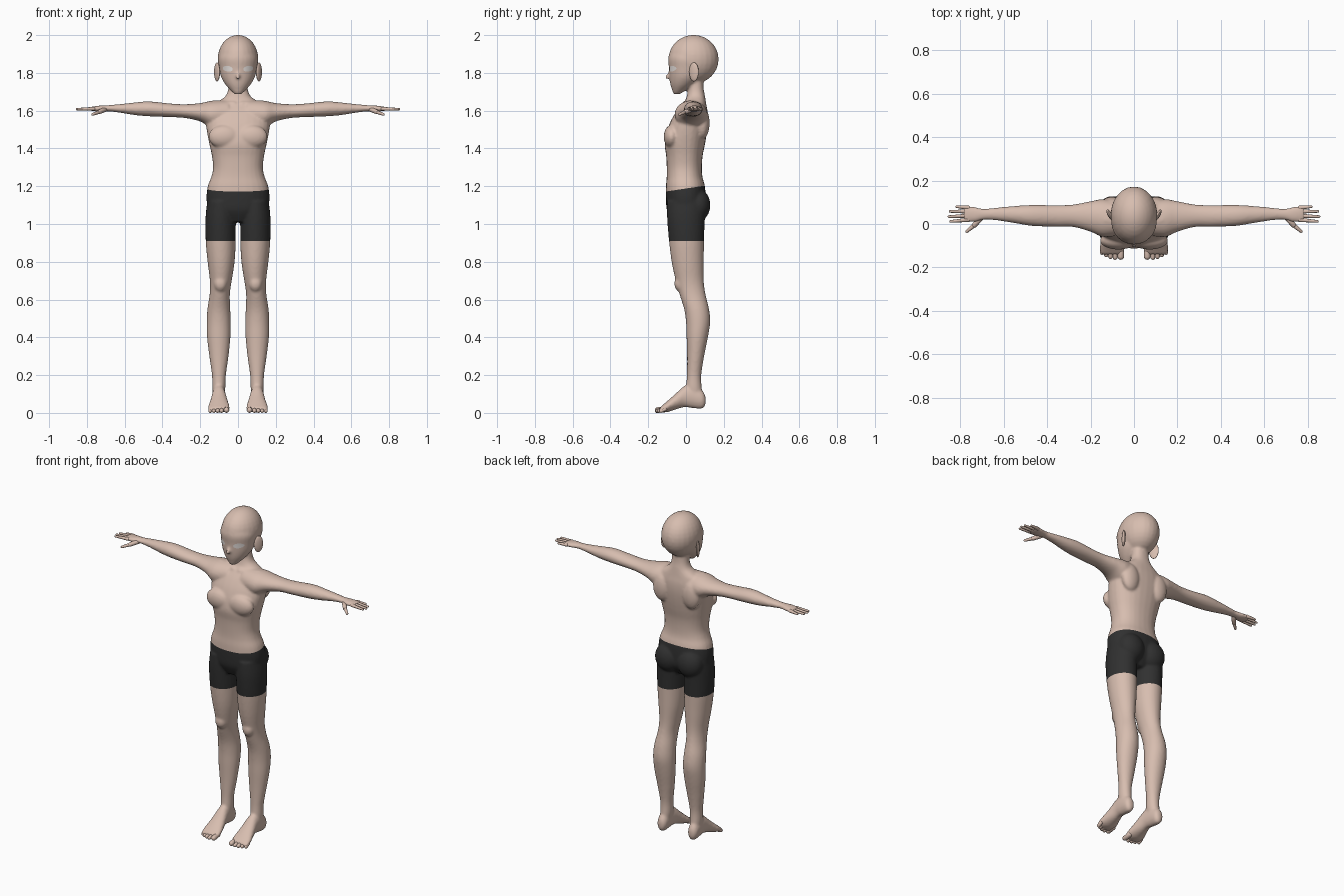
import bpy, bmesh, math
from mathutils import Vector, Matrix
from mathutils.bvhtree import BVHTree

if "Cube" in bpy.data.objects:
    bpy.data.objects.remove(bpy.data.objects["Cube"])


def material(name, color):
    mat = bpy.data.materials.new(name)
    mat.use_nodes = True
    mat.diffuse_color = (*color, 1)
    mat.node_tree.nodes["Principled BSDF"].inputs["Base Color"].default_value = (*color, 1)
    return mat


skin = material("skin", (0.68, 0.51, 0.43))
black = material("shorts_black", (0.03, 0.03, 0.03))
pale = material("eye_white", (0.93, 0.87, 0.84))


def finish(name, bm, *mats, fix_normals=True):
    if fix_normals:
        bmesh.ops.recalc_face_normals(bm, faces=bm.faces)
    for face in bm.faces:
        face.smooth = True
    mesh = bpy.data.meshes.new(name)
    bm.to_mesh(mesh)
    obj = bpy.data.objects.new(name, mesh)
    bpy.context.collection.objects.link(obj)
    for mat in mats:
        mesh.materials.append(mat)
    return obj


def smooth_rows(rows, steps=4):
    """Catmull-Rom curve through the section rows."""
    rows = [Vector(r) for r in rows]
    out = []
    for i in range(len(rows) - 1):
        a, b, c, d = (rows[max(0, min(len(rows) - 1, i + k))] for k in (-1, 0, 1, 2))
        for s in range(steps):
            t = s / steps
            out.append(b + t / 2 * ((c - a) + t * ((2 * a - 5 * b + 4 * c - d) + t * (3 * (b - c) + d - a))))
    return out + [rows[-1]]


def loft(bm, axis, rows, side=1, power=2.0, count=28):
    """Closed skin over sections given as (position, u min, u max, v min, v max)."""
    rings = []
    for pos, u0, u1, v0, v1 in smooth_rows(rows):
        ring = []
        for k in range(count):
            ang = math.tau * k / count
            c, s = math.cos(ang), math.sin(ang)
            u = (u0 + u1) / 2 + (u1 - u0) / 2 * math.copysign(abs(c) ** (2 / power), c)
            v = (v0 + v1) / 2 + (v1 - v0) / 2 * math.copysign(abs(s) ** (2 / power), s)
            x, y, z = {"x": (pos, u, v), "y": (u, pos, v), "z": (u, v, pos)}[axis]
            ring.append(bm.verts.new((side * x, y, z)))
        rings.append(ring)
    for a, b in zip(rings, rings[1:]):
        for k in range(count):
            j = (k + 1) % count
            bm.faces.new((a[k], a[j], b[j], b[k]))
    bm.faces.new(rings[0])
    bm.faces.new(rings[-1])


def ball(bm, center, radii, turn=0):
    mat = Matrix.Translation(center) @ Matrix.Rotation(turn, 4, "Z") @ Matrix.Diagonal((*radii, 1))
    bmesh.ops.create_uvsphere(bm, u_segments=24, v_segments=16, radius=1, matrix=mat)


def capsule(bm, a, b, ra, rb, side=1):
    """Round-ended tapered rod from a to b."""
    flip = Vector((side, 1, 1))
    a, b = Vector(a) * flip, Vector(b) * flip
    quat = (b - a).to_track_quat("Z", "Y")
    made = bmesh.ops.create_uvsphere(bm, u_segments=12, v_segments=10, radius=1)
    for v in made["verts"]:
        tip = v.co.z > -0.01
        v.co = (b if tip else a) + quat @ (v.co * (rb if tip else ra))


body = bmesh.new()

# Torso and neck: height, half width, front, back
torso = [(1.01, .07, -.07, .06), (1.07, .15, -.1, .1), (1.13, .167, -.106, .105),
         (1.2, .16, -.106, .1), (1.25, .141, -.102, .087), (1.3, .132, -.102, .084),
         (1.36, .138, -.105, .088), (1.42, .151, -.113, .1), (1.48, .163, -.104, .11),
         (1.54, .17, -.083, .116), (1.59, .16, -.055, .115), (1.63, .135, -.025, .108),
         (1.655, .095, -.004, .104), (1.68, .064, .005, .1), (1.72, .051, .012, .093),
         (1.79, .049, .015, .09)]
loft(body, "z", [(z, -w, w, f, b) for z, w, f, b in torso], power=2.3)

# Head: skull, face and nose
ball(body, (0, .04, 1.872), (.108, .133, .129))
face = [(1.687, .018, -.066, -.035), (1.71, .042, -.074, .005), (1.74, .068, -.083, .05),
        (1.78, .09, -.088, .09), (1.83, .1, -.091, .11), (1.88, .104, -.094, .12),
        (1.93, .08, -.075, .1)]
loft(body, "z", [(z, -w, w, f, b) for z, w, f, b in face])
capsule(body, (0, -.085, 1.805), (0, -.102, 1.776), .006, .01)

leg = [(1.12, .012, .163, -.1, .11), (1.03, .012, .172, -.1, .1), (.91, .012, .171, -.09, .096),
       (.8, .018, .161, -.076, .094), (.7, .033, .149, -.055, .094), (.63, .043, .15, -.035, .103),
       (.55, .041, .162, -.01, .122), (.48, .038, .166, 0, .128), (.4, .04, .164, .003, .116),
       (.3, .05, .152, .006, .096), (.2, .064, .138, .005, .081), (.13, .067, .136, 0, .084),
       (.08, .075, .13, .01, .09)]
foot = [(.104, .09, .118, .045, .085), (.085, .075, .134, .022, .12), (.03, .069, .137, .026, .15),
        (-.01, .064, .138, .03, .142), (-.06, .053, .148, .016, .097), (-.1, .044, .158, .004, .062),
        (-.13, .044, .158, .003, .036), (-.14, .05, .15, .006, .028)]
arm = [(.05, -.05, .1, 1.51, 1.655), (.14, -.06, .114, 1.51, 1.652), (.2, -.036, .105, 1.543, 1.64),
       (.28, -.014, .09, 1.561, 1.634), (.36, -.013, .087, 1.566, 1.638), (.47, -.009, .088, 1.57, 1.649),
       (.55, .004, .083, 1.577, 1.643), (.63, .016, .076, 1.59, 1.634), (.69, .02, .07, 1.596, 1.629),
       (.73, .009, .078, 1.595, 1.627), (.77, .008, .085, 1.598, 1.622), (.785, .014, .08, 1.602, 1.618)]

for side in (1, -1):
    loft(body, "z", leg, side)
    loft(body, "y", foot, side)
    loft(body, "x", arm, side)
    ball(body, (side * .075, .065, 1.1), (.08, .064, .085))      # buttock
    ball(body, (side * .072, -.076, 1.462), (.085, .042, .062))  # chest muscle
    ball(body, (side * .1, .088, 1.535), (.058, .037, .085))     # shoulder blade
    ball(body, (side * .093, -.028, .685), (.036, .034, .045))   # kneecap
    capsule(body, (.02, -.014, 1.638), (.13, .02, 1.643), .01, .012, side)  # collarbone

# Fuse the body into one smooth skin
body_obj = finish("body", body, skin, black)
remesh = body_obj.modifiers.new("fuse", "REMESH")
remesh.mode = "VOXEL"
remesh.voxel_size = 0.007
relax = body_obj.modifiers.new("relax", "SMOOTH")
relax.factor = 0.5
relax.iterations = 6
evaluated = body_obj.evaluated_get(bpy.context.evaluated_depsgraph_get())
body.clear()
body.from_mesh(evaluated.to_mesh())
evaluated.to_mesh_clear()
body_obj.modifiers.clear()

# Shorts: cut clean waist and hem lines, then colour between them
HEM, WAIST, TILT = .91, 1.188, .15
for height, tilt in ((HEM, 0), (WAIST, TILT)):
    geom = body.verts[:] + body.edges[:] + body.faces[:]
    bmesh.ops.bisect_plane(body, geom=geom, plane_co=(0, 0, height), plane_no=(0, -tilt, 1))
for f in body.faces:
    c = f.calc_center_median()
    f.material_index = int(HEM < c.z < WAIST + TILT * c.y)
    f.smooth = True
body.to_mesh(body_obj.data)

# Eyes: thin almond plates laid on the face
tree = BVHTree.FromBMesh(body)
for side, label in ((1, "left"), (-1, "right")):
    eye = bmesh.new()
    bmesh.ops.create_grid(eye, x_segments=10, y_segments=8, size=1)
    for v in eye.verts:
        u = v.co.x * math.sqrt(1 - v.co.y ** 2 / 2)
        w = v.co.y * math.sqrt(1 - v.co.x ** 2 / 2)
        x, z = side * .054 + .026 * u, 1.822 + .015 * w + .003 * u * side
        hit = tree.ray_cast(Vector((x, -1, z)), Vector((0, 1, 0)))[0]
        v.co = (x, (hit.y if hit else -.07) - .002, z)
    finish(label + "_eye", eye, pale, fix_normals=False)

    # Ear, flared outward toward the back
    ear = bmesh.new()
    ball(ear, (side * .111, .042, 1.805), (.01, .028, .05), -side * .5)
    finish(label + "_ear", ear, skin)

    # Fingers and thumb
    fingers = bmesh.new()
    for root, tip, reach in ((.019, .012, .845), (.038, .034, .853), (.058, .058, .847), (.075, .08, .817)):
        capsule(fingers, (.765, root, 1.61), (reach, tip, 1.608), .0105, .006, side)
    capsule(fingers, (.705, .03, 1.606), (.735, -.005, 1.593), .014, .012, side)
    capsule(fingers, (.735, -.005, 1.593), (.77, -.034, 1.58), .011, .007, side)
    finish(label + "_fingers", fingers, skin)

    # Toes, largest on the inner side
    toes = bmesh.new()
    for x, y, r in ((.061, -.15, .015), (.087, -.154, .011), (.108, -.15, .011), (.128, -.143, .01), (.147, -.132, .01)):
        capsule(toes, (x, -.11, .02), (x, y, r), r, r, side)
    finish(label + "_toes", toes, skin)
